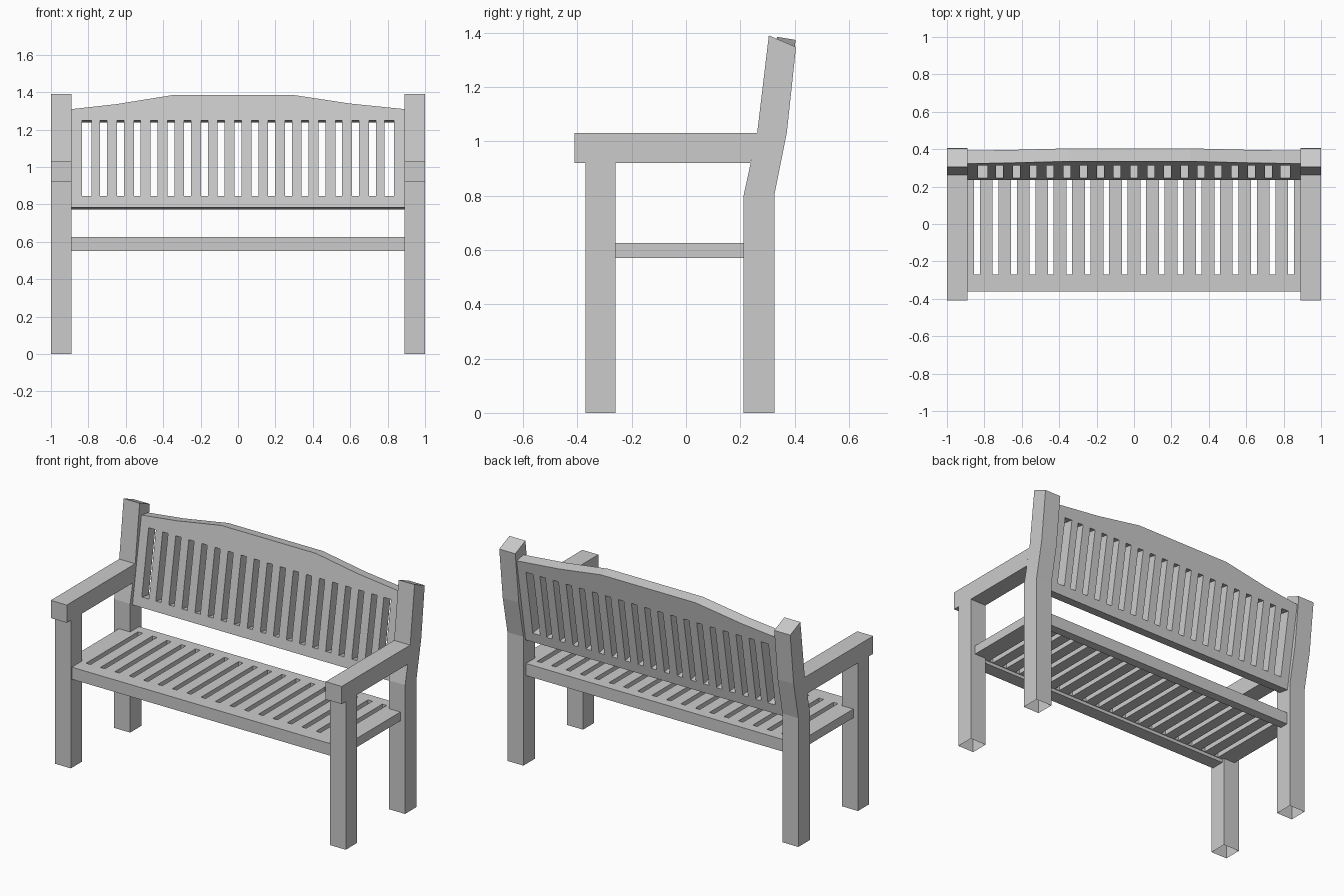
import bpy, bmesh, math
from mathutils import Matrix

if "Cube" in bpy.data.objects:
    bpy.data.objects.remove(bpy.data.objects["Cube"])


def add_object(name, bm):
    bmesh.ops.recalc_face_normals(bm, faces=bm.faces[:])
    me = bpy.data.meshes.new(name)
    bm.to_mesh(me)
    bm.free()
    ob = bpy.data.objects.new(name, me)
    bpy.context.collection.objects.link(ob)
    return ob


def extrude_x(name, profile, x0, x1, open_bottom=False):
    """Extrude a (y, z) profile along x."""
    bm = bmesh.new()
    face = bm.faces.new([bm.verts.new((x0, y, z)) for y, z in profile])
    geo = bmesh.ops.extrude_face_region(bm, geom=[face])["geom"]
    for v in geo:
        if isinstance(v, bmesh.types.BMVert):
            v.co.x = x1
    ob = add_object(name, bm)
    if open_bottom:
        bm = bmesh.new()
        bm.from_mesh(ob.data)
        low = [f for f in bm.faces if all(v.co.z < 1e-4 for v in f.verts)]
        bmesh.ops.delete(bm, geom=low, context="FACES")
        bm.to_mesh(ob.data)
        bm.free()
    return ob


def rect(y0, y1, z0, z1):
    return [(y0, z0), (y1, z0), (y1, z1), (y0, z1)]


def mirror(ob):
    m = ob.modifiers.new("mirror", "MIRROR")
    m.use_mirror_merge = False


def cut_slots(ob, name, slots, y0, y1, z0, z1):
    """Cut a row of box slots, each given as (centre x, width)."""
    bm = bmesh.new()
    for x, w in slots:
        mat = Matrix.Translation((x, (y0 + y1) / 2, (z0 + z1) / 2)) @ \
            Matrix.Diagonal((w, y1 - y0, z1 - z0, 1))
        bmesh.ops.create_cube(bm, size=1, matrix=mat)
    cutter = add_object(name, bm)
    cutter.hide_render = True
    cutter.hide_viewport = True
    m = ob.modifiers.new("slots", "BOOLEAN")
    m.operation = "DIFFERENCE"
    m.solver = "EXACT"
    m.object = cutter
    return cutter


# Legs, hollow underneath
mirror(extrude_x("front_leg", rect(-0.37, -0.26, 0, 0.92), 0.89, 1.0, True))
post = [(0.212, 0), (0.325, 0), (0.325, 0.80), (0.371, 1.03), (0.405, 1.347),
        (0.305, 1.39), (0.262, 1.03), (0.212, 0.80)]
mirror(extrude_x("back_leg", post, 0.89, 1.0, True))

# Armrests, ending against the sloping back leg
arm = [(-0.41, 0.92), (0.238, 0.92), (0.262, 1.03), (-0.41, 1.03)]
mirror(extrude_x("armrest", arm, 0.89, 1.0))

# Seat side rails between the legs
mirror(extrude_x("seat_side_rail", rect(-0.26, 0.212, 0.57, 0.625), 0.89, 0.968))

# Slatted seat with deeper front and back rails
seat_profile = [(-0.36, 0.55), (-0.275, 0.55), (-0.275, 0.57), (0.245, 0.57),
                (0.245, 0.55), (0.30, 0.55), (0.30, 0.625), (-0.36, 0.625)]
seat = extrude_x("seat", seat_profile, -0.89, 0.89)
seat_slots = [((k + 0.5) * 0.0988, 0.031) for k in range(-9, 9)]
cut_slots(seat, "seat_slot_cutter", seat_slots, -0.27, 0.24, 0.5, 0.7)

# Backrest: crested panel built upright, then leaned back
outline = [(-0.89, 0), (0.89, 0), (0.89, 0.532), (0.60, 0.562), (0.30, 0.608),
           (-0.35, 0.608), (-0.65, 0.559), (-0.89, 0.532)]
bm = bmesh.new()
face = bm.faces.new([bm.verts.new((x, 0, z)) for x, z in outline])
geo = bmesh.ops.extrude_face_region(bm, geom=[face])["geom"]
for v in geo:
    if isinstance(v, bmesh.types.BMVert):
        v.co.y = 0.07
back = add_object("backrest", bm)
back_slots = [(k * 0.0898, 0.05 if abs(k) == 9 else 0.037) for k in range(-9, 10)]
cutter = cut_slots(back, "back_slot_cutter", back_slots, -0.05, 0.12, 0.061, 0.471)
lean = Matrix.Translation((0, 0.235, 0.785)) @ Matrix.Rotation(-math.atan(0.167), 4, "X")
back.data.transform(lean)
cutter.data.transform(lean)
